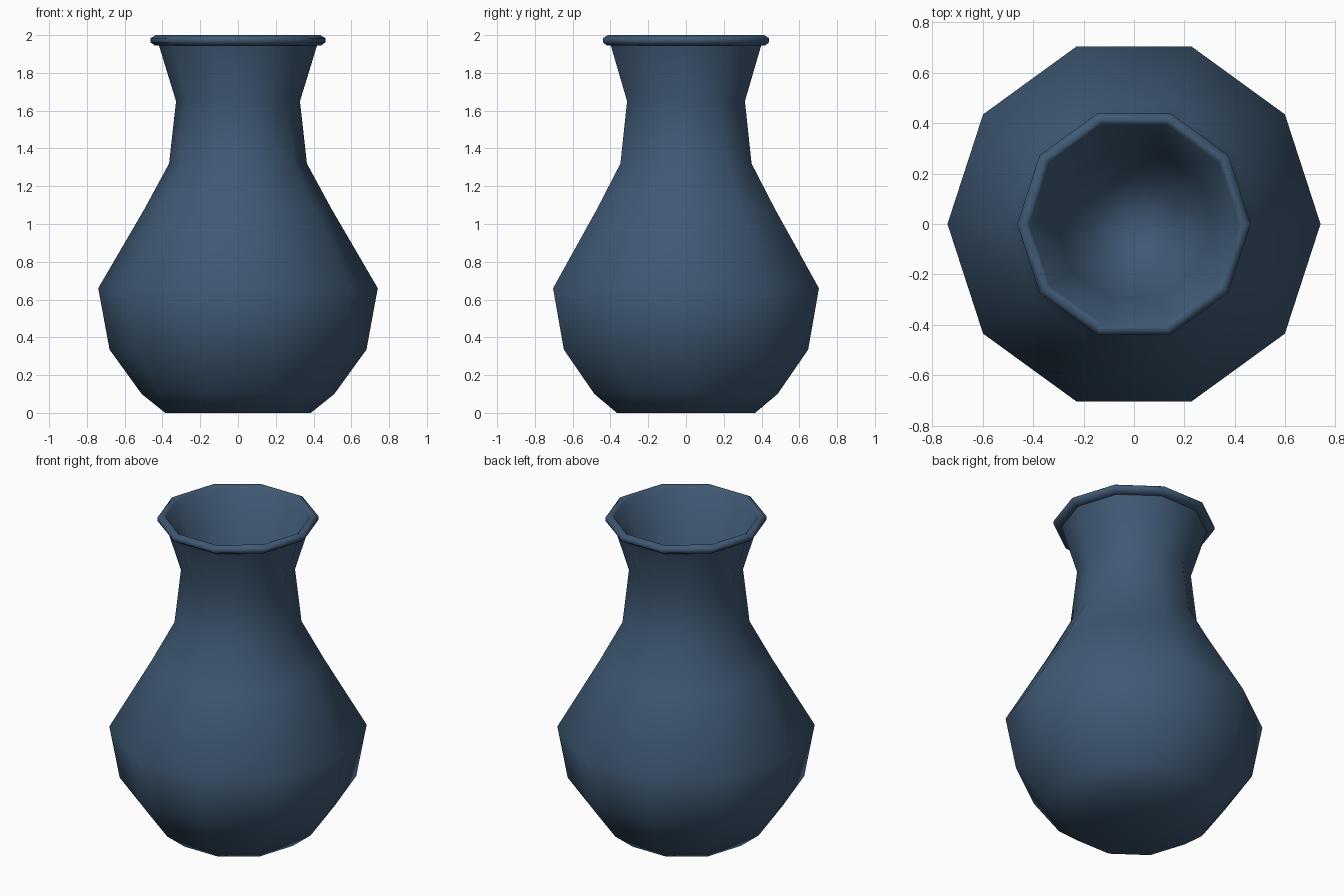
import bpy
import math

cube = bpy.data.objects.get("Cube")
if cube:
    bpy.data.objects.remove(cube, do_unlink=True)

SIDES = 10

glaze = bpy.data.materials.new("slate_blue_glaze")
glaze.use_nodes = True
colour = (0.05, 0.10, 0.175, 1.0)
glaze.diffuse_color = colour
for node in glaze.node_tree.nodes:
    if node.type == "BSDF_PRINCIPLED":
        node.inputs["Base Color"].default_value = colour
        node.inputs["Roughness"].default_value = 0.6


def lathe(name, profile):
    """Revolve (radius, height) points; a zero radius becomes a single pole."""
    verts, faces, rings = [], [], []
    for radius, height in profile:
        start = len(verts)
        count = SIDES if radius > 0 else 1
        for i in range(count):
            angle = math.tau * i / SIDES
            verts.append((radius * math.cos(angle), radius * math.sin(angle), height))
        rings.append([start + i % count for i in range(SIDES)])
    for low, high in zip(rings, rings[1:]):
        for i in range(SIDES):
            j = (i + 1) % SIDES
            corners = [low[i], low[j], high[j], high[i]]
            faces.append(list(dict.fromkeys(corners)))
    mesh = bpy.data.meshes.new(name)
    mesh.from_pydata(verts, [], faces)
    mesh.materials.append(glaze)
    mesh.shade_smooth()
    obj = bpy.data.objects.new(name, mesh)
    bpy.context.collection.objects.link(obj)
    return obj


# Foot, belly, shoulder and flared neck
lathe("vase_body", [
    (0, 0), (0.385, 0), (0.51, 0.10), (0.68, 0.335), (0.74, 0.66),
    (0.495, 1.08), (0.365, 1.32), (0.328, 1.65), (0.42, 1.95),
])

# Rolled lip that runs over into the hollow of the neck
lathe("lip_and_hollow", [
    (0.41, 1.945), (0.44, 1.945), (0.463, 1.962), (0.463, 1.984), (0.435, 2.0),
    (0.415, 1.985), (0.31, 1.65), (0.17, 1.40), (0, 1.33),
])
